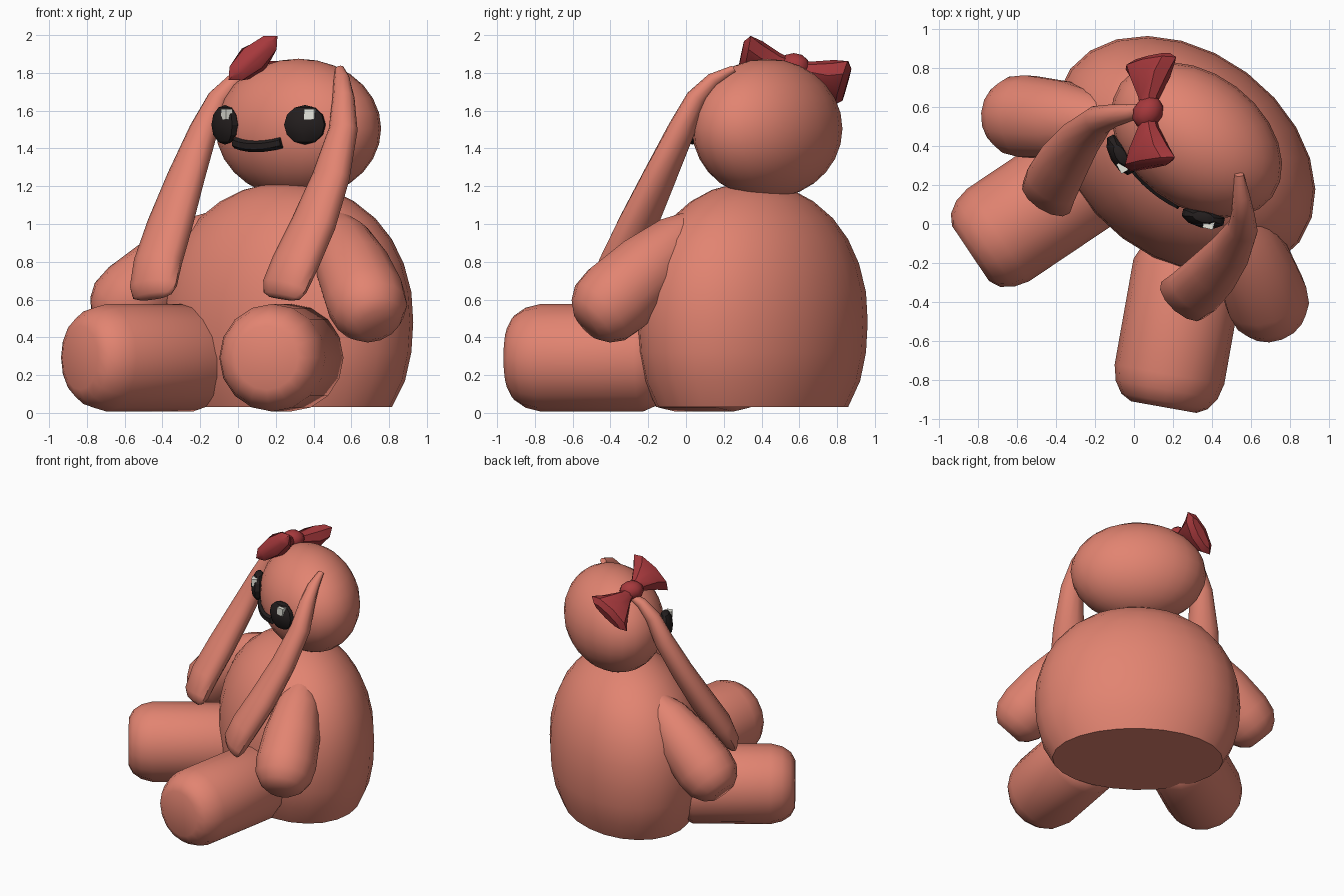
import bpy, bmesh
from math import sin, cos, pi, radians, sqrt
from mathutils import Vector, Matrix

if "Cube" in bpy.data.objects:
    bpy.data.objects.remove(bpy.data.objects["Cube"])

# The toy is built facing -y around its own axis, then turned and placed by ROOT
ROOT = Matrix.Translation((0.26, 0.35, 0)) @ Matrix.Rotation(radians(-37), 4, 'Z')


def material(name, rgb):
    m = bpy.data.materials.new(name)
    m.diffuse_color = (*rgb, 1)
    m.use_nodes = True
    m.node_tree.nodes["Principled BSDF"].inputs["Base Color"].default_value = m.diffuse_color
    return m


PLUSH = material("plush", (0.76, 0.23, 0.165))
RED = material("bow_red", (0.38, 0.04, 0.045))
BLACK = material("black", (0.017, 0.013, 0.013))
WHITE = material("white", (0.8, 0.8, 0.72))


def finish(name, bm, mat, angle=50):
    bmesh.ops.recalc_face_normals(bm, faces=bm.faces[:])
    bm.transform(ROOT)
    me = bpy.data.meshes.new(name)
    bm.to_mesh(me)
    bm.free()
    me.materials.append(mat)
    ob = bpy.data.objects.new(name, me)
    bpy.context.collection.objects.link(ob)
    bpy.ops.object.select_all(action='DESELECT')
    ob.select_set(True)
    bpy.context.view_layer.objects.active = ob
    if angle:
        bpy.ops.object.shade_smooth_by_angle(angle=radians(angle))
    return ob


def loft(name, rings, wide, mat, n=14, angle=50):
    """Skin elliptical rings (centre, half width, half thickness) along a path."""
    bm = bmesh.new()
    pts = [Vector(r[0]) for r in rings]
    loops = []
    for i, (_, a, b) in enumerate(rings):
        t = (pts[min(i + 1, len(pts) - 1)] - pts[max(i - 1, 0)]).normalized()
        u = Vector(wide)
        u = (u - t * u.dot(t)).normalized()
        v = t.cross(u)
        loops.append([bm.verts.new(pts[i] + u * a * cos(2 * pi * k / n) + v * b * sin(2 * pi * k / n))
                      for k in range(n)])
    for l0, l1 in zip(loops, loops[1:]):
        for k in range(n):
            bm.faces.new((l0[k], l0[(k + 1) % n], l1[(k + 1) % n], l1[k]))
    bm.faces.new(loops[0])
    bm.faces.new(loops[-1])
    return finish(name, bm, mat, angle)


def capsule(name, start, end, profile, mat, n=14):
    """Round limb; profile is (distance back from the tip, radius)."""
    s, e = Vector(start), Vector(end)
    d = (s - e).normalized()
    return loft(name, [(e + d * t, r, r) for t, r in profile], (0, 0, 1), mat, n)


def ball(name, centre, size, mat, seg=20, rings=12, yaw=0, angle=50):
    bm = bmesh.new()
    bmesh.ops.create_uvsphere(bm, u_segments=seg, v_segments=rings, radius=1)
    bm.transform(Matrix.Translation(centre) @ Matrix.Rotation(yaw, 4, 'Z')
                 @ Matrix.Diagonal((*size, 1)))
    return finish(name, bm, mat, angle)


# Body with a flat base, and head
profile = [(0.03, 0.83), (0.17, 0.935), (0.32, 0.985), (0.48, 1.0), (0.64, 0.985), (0.79, 0.925),
           (0.92, 0.83), (1.03, 0.7), (1.12, 0.53), (1.18, 0.35), (1.21, 0.17), (1.22, 0.02)]
loft("body", [((0, 0, z), 0.735 * s, 0.53 * s) for z, s in profile], (1, 0, 0), PLUSH, 24)
ball("head", (0, 0.1, 1.505), (0.485, 0.34, 0.37), PLUSH, 24, 14)

# Legs, stretched out on the ground
leg = [(0, 0.17), (0.03, 0.225), (0.09, 0.265), (0.17, 0.285), (0.72, 0.285), (0.8, 0.25), (0.84, 0.17)]
capsule("leg_left", (0.253, -0.236, 0.292), (0.688, -1.093, 0.292), leg, PLUSH, 16)
capsule("leg_right", (-0.256, -0.142, 0.292), (-0.574, -1.06, 0.292), leg, PLUSH, 16)

# Arms and drooping ears, mirrored
arm = [(0, 0.1), (0.04, 0.155), (0.11, 0.2), (0.22, 0.215), (0.45, 0.2), (0.68, 0.155), (0.8, 0.1)]
ear = [((0.28, 0.09, 1.82), 0.025, 0.02), ((0.355, 0.01, 1.76), 0.045, 0.04),
       ((0.415, -0.055, 1.665), 0.06, 0.055), ((0.462, -0.12, 1.5), 0.08, 0.07),
       ((0.48, -0.252, 1.25), 0.11, 0.08), ((0.475, -0.4, 1.0), 0.135, 0.09),
       ((0.457, -0.53, 0.8), 0.145, 0.09), ((0.436, -0.598, 0.67), 0.145, 0.075),
       ((0.428, -0.615, 0.62), 0.125, 0.04), ((0.426, -0.62, 0.605), 0.08, 0.015)]
for side, s in (("left", 1), ("right", -1)):
    capsule("arm_" + side, (s * 0.353, -0.065, 1.02), (s * 0.905, -0.415, 0.465), arm, PLUSH)
    loft("ear_" + side, [((s * p[0], p[1], p[2]), a, b) for p, a, b in ear], (1, 0, 0), PLUSH, 12)

    # Eyes with a small catchlight
    ex, turn = s * 0.265, s * radians(24)
    ball("eye_" + side, (ex, -0.195, 1.525), (0.115, 0.055, 0.105), BLACK, 10, 6, turn, 30)
    bm = bmesh.new()
    bmesh.ops.create_cube(bm, size=1)
    bm.transform(Matrix.Translation((ex + 0.045, -0.225 + s * 0.015, 1.58))
                 @ Matrix.Rotation(turn, 4, 'Z') @ Matrix.Diagonal((0.055, 0.04, 0.055, 1)))
    finish("eye_highlight_" + side, bm, WHITE, 0)

# Smiling mouth following the front of the head
mouth = []
for i in range(7):
    t = i / 3 - 1
    x = -0.03 + 0.16 * t
    y = 0.1 - 0.34 * sqrt(0.94 - (x / 0.485) ** 2)
    mouth.append(((x, y - 0.005, 1.41 + 0.02 * t * t), 0.03, 0.022))
loft("mouth", mouth, (0, 0, 1), BLACK, 6, 30)

# Bow on the side of the head: knot and two flared loops
knot = Vector((-0.284, 0.062, 1.835))
ball("bow_knot", knot, (0.075, 0.09, 0.07), RED, 10, 6)
for name, tip in (("front", (-0.12, -0.14, 1.88)), ("back", (-0.428, 0.28, 1.745))):
    tip = Vector(tip)
    rings = [(knot.lerp(tip, f), a, b) for f, a, b in
             ((0.0, 0.035, 0.035), (0.3, 0.055, 0.055), (0.7, 0.12, 0.085),
              (0.97, 0.175, 0.07), (1.08, 0.13, 0.03))]
    loft("bow_loop_" + name, rings, (0.09, 0.104, 0.12), RED, 8, 40)
